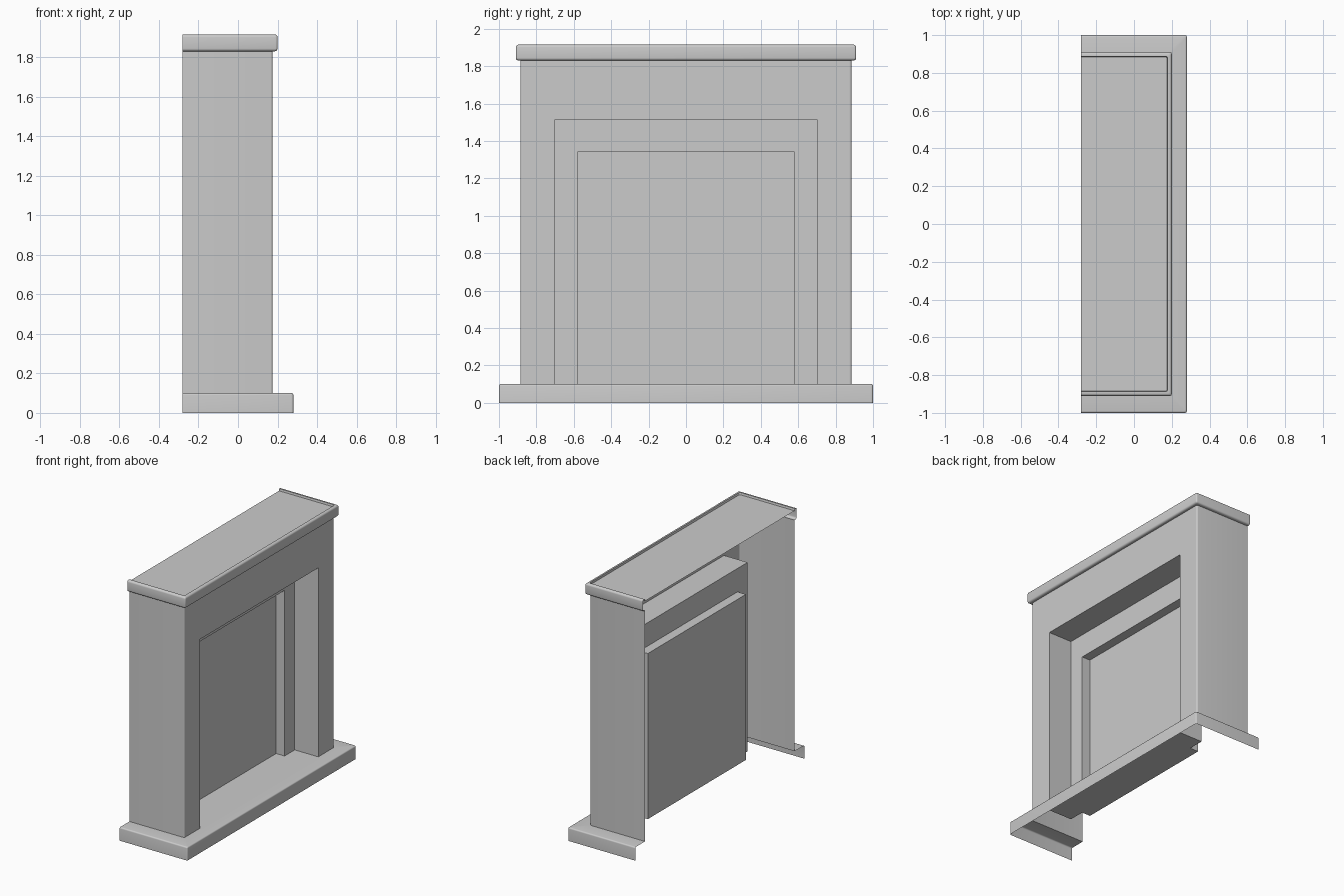
import bpy, bmesh, math
from mathutils import Vector

if "Cube" in bpy.data.objects:
    bpy.data.objects.remove(bpy.data.objects["Cube"])

BACK, FX, FY = -0.28, 0.175, 0.885      # open back plane, body front, body half width
BASE_Z, BODY_Z, TOP_Z = 0.10, 1.83, 1.90
R, SEG = 0.01, 4                        # corner rounding


def u_path(x, y, z, r=R):
    """Three-sided plan outline, open at the back, with rounded front corners."""
    arc = []
    for i in range(SEG + 1):
        a = -math.pi / 2 + i / SEG * math.pi / 2
        arc.append((x - r + r * math.cos(a), -(y - r) + r * math.sin(a)))
    half = [(BACK, -y)] + arc
    full = half + [(px, -py) for px, py in reversed(half)]
    return [Vector((px, py, z)) for px, py in full]


def loft(bm, rows):
    """Join successive rows of points with quads."""
    grid = [[bm.verts.new(p) for p in row] for row in rows]
    for a, b in zip(grid, grid[1:]):
        for j in range(len(a) - 1):
            bm.faces.new((a[j], a[j + 1], b[j + 1], b[j]))


def polygon(bm, points):
    bm.faces.new([bm.verts.new(p) for p in points])


def finish(bm, name):
    bmesh.ops.remove_doubles(bm, verts=bm.verts, dist=1e-5)
    mesh = bpy.data.meshes.new(name)
    bm.to_mesh(mesh)
    bm.free()
    ob = bpy.data.objects.new(name, mesh)
    bpy.context.collection.objects.link(ob)
    bpy.ops.object.select_all(action='DESELECT')
    ob.select_set(True)
    bpy.context.view_layer.objects.active = ob
    bpy.ops.object.shade_smooth_by_angle(angle=math.radians(35))
    return ob


def quarter(x, y, z, r, a0):
    """Rounded edge of a swept profile: plan outlines along a quarter circle."""
    rows = []
    for i in range(SEG + 1):
        a = math.radians(a0 + 90 * i / SEG)
        d = r * (math.cos(a) - 1)
        rows.append(u_path(x + d, y + d, z + r * math.sin(a)))
    return rows


# hearth base: outer skirt, rounded top edge, strip up to the body
bm = bmesh.new()
loft(bm, [u_path(0.28, 1.0, 0)] + quarter(0.28, 1.0, BASE_Z - R, R, 0)
     + [u_path(FX, FY, BASE_Z)])
finish(bm, "hearth_base")

# body side walls with rounded front corners
bm = bmesh.new()
low, high = u_path(FX, FY, BASE_Z), u_path(FX, FY, BODY_Z)
n = len(low) // 2
for part in (slice(0, n), slice(n, None)):
    loft(bm, [low[part], high[part]])
finish(bm, "surround_sides")

# front face and stepped opening: arches going inwards (x, half width, top)
arches = [(FX, FY - R, BODY_Z), (FX, 0.70, 1.515), (-0.02, 0.70, 1.515),
          (-0.02, 0.58, 1.34), (-0.09, 0.58, 1.34)]
rows = [[(x, w, BASE_Z), (x, w, t), (x, -w, t), (x, -w, BASE_Z)] for x, w, t in arches]
bm = bmesh.new()
loft(bm, rows)
finish(bm, "surround_front")

# firebox back panel and stepped floor
bm = bmesh.new()
polygon(bm, list(reversed(rows[-1])) and [rows[-1][i] for i in (0, 1, 2, 3)])
finish(bm, "firebox_back")
bm = bmesh.new()
edge = [(x, w) for x, w, t in arches[1:]]
polygon(bm, [(x, w, BASE_Z) for x, w in edge]
        + [(x, -w, BASE_Z) for x, w in reversed(edge)])
finish(bm, "firebox_floor")

# mantel shelf: rounded moulding with a raised rim around the top panel
bm = bmesh.new()
mx, my, r = 0.20, 0.91, 0.014
loft(bm, [u_path(FX, FY, BODY_Z)] + quarter(mx, my, BODY_Z + r, r, -90)
     + quarter(mx, my, 1.915 - r, r, 0)
     + [u_path(FX + 0.003, FY + 0.003, 1.915), u_path(FX, FY, TOP_Z)])
polygon(bm, u_path(FX, FY, TOP_Z))
finish(bm, "mantel_shelf")
